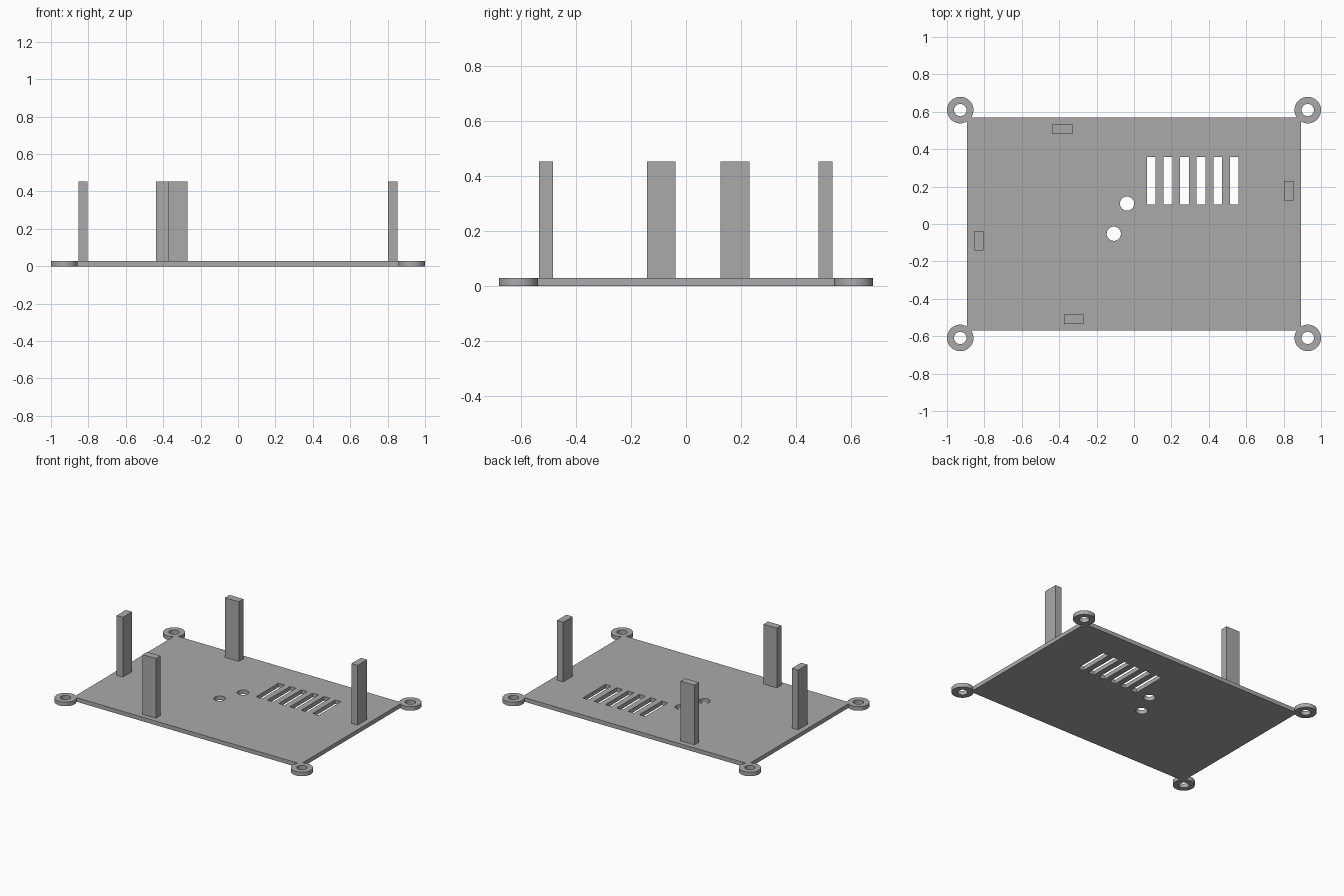
import bpy, math

if "Cube" in bpy.data.objects:
    bpy.data.objects.remove(bpy.data.objects["Cube"])

T = 0.029          # plate thickness
POST_TOP = 0.453   # height of the posts
LUG_X, LUG_Y = 0.929, 0.609

grey = bpy.data.materials.new("grey plastic")
grey.diffuse_color = (0.40, 0.40, 0.40, 1)
grey.use_nodes = True
grey.node_tree.nodes["Principled BSDF"].inputs["Base Color"].default_value = grey.diffuse_color


def box(name, x0, x1, y0, y1, z0, z1):
    bpy.ops.mesh.primitive_cube_add(size=1, location=((x0 + x1) / 2, (y0 + y1) / 2, (z0 + z1) / 2))
    ob = bpy.context.object
    ob.name = name
    ob.scale = (x1 - x0, y1 - y0, z1 - z0)
    bpy.ops.object.transform_apply(location=True, scale=True, rotation=False)
    ob.data.materials.append(grey)
    return ob


def cylinder(name, x, y, r, z0, z1, sides=48):
    bpy.ops.mesh.primitive_cylinder_add(vertices=sides, radius=r, depth=z1 - z0, location=(x, y, (z0 + z1) / 2))
    ob = bpy.context.object
    ob.name = name
    bpy.ops.object.transform_apply(location=True, scale=True, rotation=False)
    ob.data.materials.append(grey)
    return ob


def combine(target, tool, operation):
    mod = target.modifiers.new(operation.lower(), 'BOOLEAN')
    mod.operation = operation
    mod.solver = 'EXACT'
    mod.object = tool
    bpy.context.view_layer.objects.active = target
    bpy.ops.object.modifier_apply(modifier=mod.name)
    bpy.data.objects.remove(tool, do_unlink=True)


# Base plate with a round mounting lug at each corner
plate = box("base_plate", -0.892, 0.892, -0.57, 0.57, 0, T)
corners = [(sx * LUG_X, sy * LUG_Y) for sx in (-1, 1) for sy in (-1, 1)]
for x, y in corners:
    combine(plate, cylinder("lug", x, y, 0.071, 0, T), 'UNION')

# Screw holes in the lugs and two round holes in the plate
for x, y, r in [(x, y, 0.033) for x, y in corners] + [(-0.037, 0.109, 0.038), (-0.108, -0.052, 0.038)]:
    combine(plate, cylinder("hole_cutter", x, y, r, -0.1, 0.1), 'DIFFERENCE')

# Row of six ventilation slots
for i in range(6):
    x = 0.069 + i * 0.0888
    combine(plate, box("slot_cutter", x, x + 0.047, 0.105, 0.358, -0.1, 0.1), 'DIFFERENCE')

bpy.ops.object.select_all(action='DESELECT')
plate.select_set(True)
bpy.context.view_layer.objects.active = plate
bpy.ops.object.shade_smooth_by_angle(angle=math.radians(30))

# Four upright posts, one near each side
box("back_post", -0.439, -0.33, 0.481, 0.532, T, POST_TOP)
box("front_post", -0.375, -0.271, -0.534, -0.483, T, POST_TOP)
box("left_post", -0.854, -0.805, -0.142, -0.038, T, POST_TOP)
box("right_post", 0.803, 0.852, 0.126, 0.231, T, POST_TOP)
